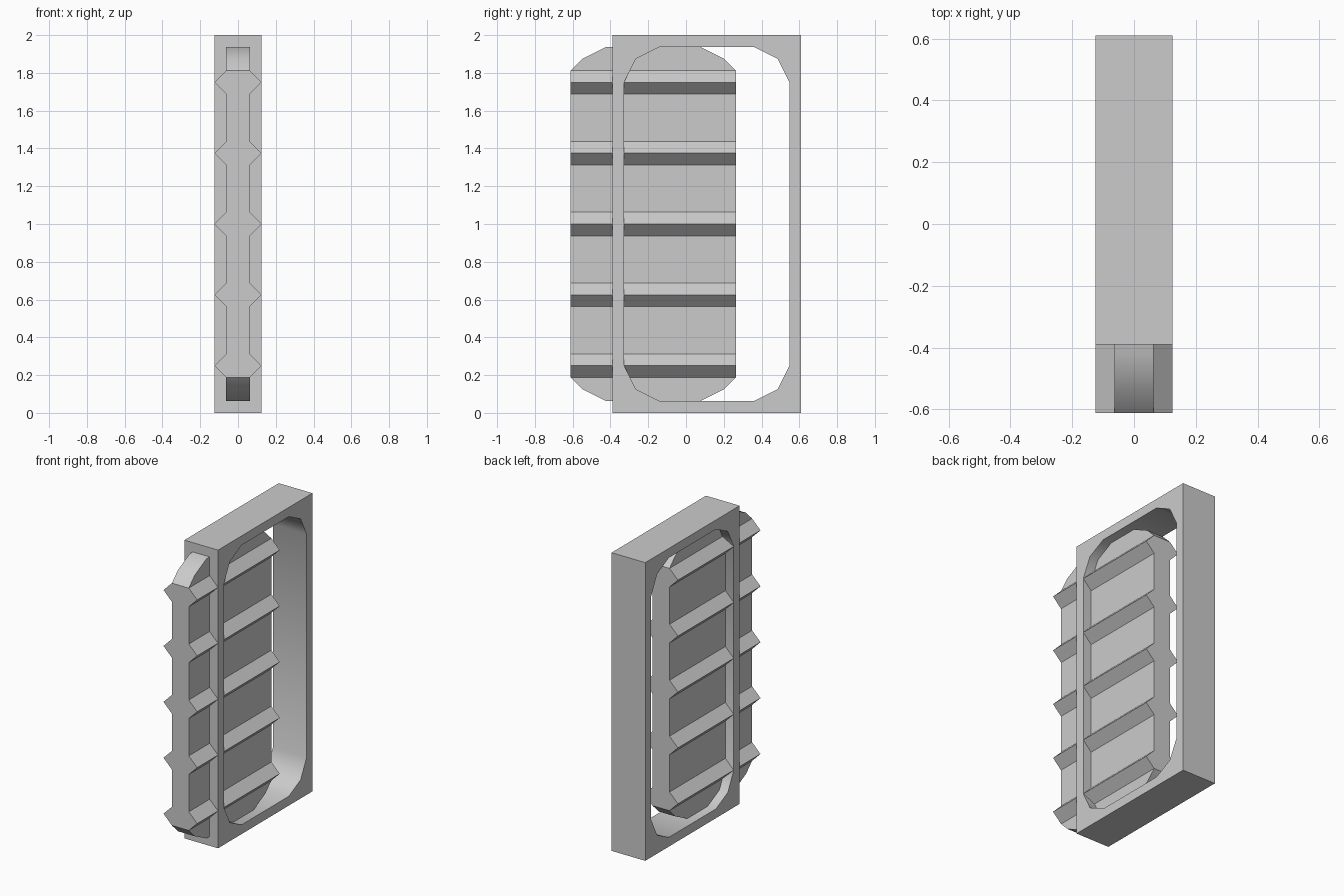
import bpy, bmesh, math
from mathutils import Vector

if "Cube" in bpy.data.objects:
    bpy.data.objects.remove(bpy.data.objects["Cube"])


def extrude_loops(bm, loops, direction):
    """Fill closed loops (outer plus holes) and extrude them into a solid."""
    edges = []
    for loop in loops:
        vs = [bm.verts.new(p) for p in loop]
        edges += [bm.edges.new((vs[i], vs[(i + 1) % len(vs)])) for i in range(len(vs))]
    if len(loops) == 1:
        faces = bmesh.ops.contextual_create(bm, geom=edges)["faces"]
    else:
        fill = bmesh.ops.triangle_fill(bm, edges=edges, use_beauty=True)
        faces = [g for g in fill["geom"] if isinstance(g, bmesh.types.BMFace)]
    ext = bmesh.ops.extrude_face_region(bm, geom=faces, use_keep_orig=True)
    vs = [g for g in ext["geom"] if isinstance(g, bmesh.types.BMVert)]
    bmesh.ops.translate(bm, verts=vs, vec=Vector(direction))


def finish(bm, name):
    bmesh.ops.recalc_face_normals(bm, faces=bm.faces)
    me = bpy.data.meshes.new(name)
    bm.to_mesh(me)
    bm.free()
    ob = bpy.data.objects.new(name, me)
    bpy.context.collection.objects.link(ob)
    bpy.ops.object.select_all(action='DESELECT')
    ob.select_set(True)
    bpy.context.view_layer.objects.active = ob
    bpy.ops.object.shade_smooth_by_angle(angle=math.radians(40))


# Outer frame with a corner-rounded opening
X = 0.125
yc, half_y, half_z = 0.11, 0.4375, 0.9375
quarter = [(half_y, 0.75), (half_y - 0.0625, 0.875), (half_y - 0.1875, half_z)]
half = quarter + [(-y, z) for y, z in reversed(quarter)]
opening = half + [(-y, -z) for y, z in half]
outer = [(0.5, 1), (-0.5, 1), (-0.5, -1), (0.5, -1)]
bm = bmesh.new()
extrude_loops(bm, [[(-X, yc + y, 1 + z) for y, z in loop] for loop in (outer, opening)],
              (2 * X, 0, 0))
finish(bm, "frame")

# Sliding panel: ribbed profile along y
T, pc, end_z = 0.0625, -0.1735, 0.8125
side = []
for i in range(5):
    z = -0.75 + 0.375 * i
    side += [(T, z - T), (2 * T, z), (T, z + T)]
profile = side + [(-x, z) for x, z in reversed(side)]
bm = bmesh.new()
extrude_loops(bm, [[(x, pc - half_y, 1 + z) for x, z in profile]], (0, 2 * half_y, 0))

# Rounded top and bottom ends of the panel
cap = [(half_y, end_z), (half_y - 0.0625, 0.875), (half_y - 0.1875, half_z)]
cap += [(-y, z) for y, z in reversed(cap)]
for s in (1, -1):
    extrude_loops(bm, [[(-T, pc + y, 1 + s * z) for y, z in cap]], (2 * T, 0, 0))

# Remove the hidden faces where ends meet the ribbed body
inner = [f for f in bm.faces if all(abs(abs(v.co.z - 1) - end_z) < 1e-4 for v in f.verts)]
bmesh.ops.delete(bm, geom=inner, context='FACES_ONLY')
bmesh.ops.remove_doubles(bm, verts=bm.verts, dist=1e-4)
finish(bm, "sliding_panel")
